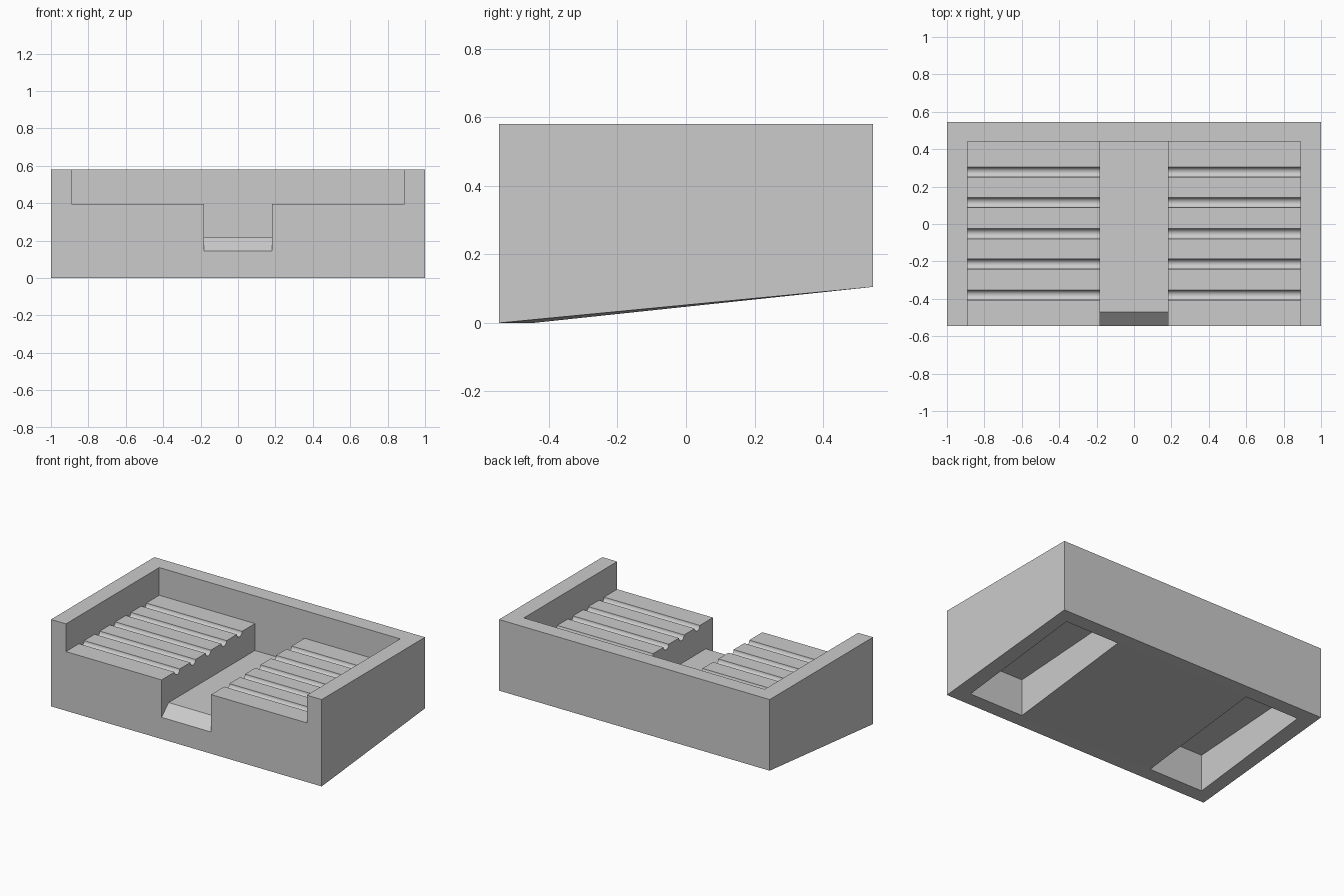
import bpy, bmesh, math

cube = bpy.data.objects.get("Cube")
if cube:
    bpy.data.objects.remove(cube, do_unlink=True)

HALF_Y, TOP, RISE = 0.545, 0.58, 0.105
RECESS_X, BACK_Y, STEP_Z = 0.89, 0.44, 0.395
CHANNEL_X, CHANNEL_Z = 0.183, 0.215
GROOVES = [0.277, 0.114, -0.052, -0.214, -0.38]
GROOVE_R = 0.027

grey = bpy.data.materials.new("plain grey")
grey.use_nodes = True
grey.diffuse_color = (0.6, 0.6, 0.6, 1)
grey.node_tree.nodes["Principled BSDF"].inputs["Base Color"].default_value = (0.6, 0.6, 0.6, 1)


def finish(bm, name):
    bmesh.ops.recalc_face_normals(bm, faces=bm.faces)
    mesh = bpy.data.meshes.new(name)
    bm.to_mesh(mesh)
    bm.free()
    mesh.materials.append(grey)
    obj = bpy.data.objects.new(name, mesh)
    bpy.context.collection.objects.link(obj)
    return obj


def prism(name, profile, half_x):
    """Extrude a (y, z) profile symmetrically along x."""
    bm = bmesh.new()
    face = bm.faces.new([bm.verts.new((-half_x, y, z)) for y, z in profile])
    new = bmesh.ops.extrude_face_region(bm, geom=[face])["geom"]
    verts = [v for v in new if isinstance(v, bmesh.types.BMVert)]
    bmesh.ops.translate(bm, verts=verts, vec=(2 * half_x, 0, 0))
    return finish(bm, name)


# Block with a rimmed underside that climbs toward the back
bm = bmesh.new()
bmesh.ops.create_cube(bm, size=2)
for v in bm.verts:
    v.co = (v.co.x, v.co.y * HALF_Y, TOP if v.co.z > 0 else 0)
bm.normal_update()
under = min(bm.faces, key=lambda f: f.calc_center_median().z)
bmesh.ops.inset_region(bm, faces=[under], thickness=0.1, use_even_offset=True)

# Split the underside panel and sink a pocket at each end
for x in (-0.5, 0.5):
    panel = [f for f in bm.faces if all(v.co.z < 0.01 and abs(v.co.x) < 0.95 for v in f.verts)]
    geom = panel + list({e for f in panel for e in f.edges})
    geom += list({v for f in panel for v in f.verts})
    bmesh.ops.bisect_plane(bm, geom=geom, plane_co=(x, 0, 0), plane_no=(1, 0, 0))
for v in bm.verts:
    if v.co.z < 0.01 and v.co.y > 0:
        v.co.z = RISE
pockets = [f for f in bm.faces
           if all(v.co.z < 0.2 and 0.45 < abs(v.co.x) < 0.95 for v in f.verts)
           and abs(f.calc_center_median().x) > 0.6]
ceilings = bmesh.ops.extrude_discrete_faces(bm, faces=pockets)["faces"]
for f in ceilings:
    for v in f.verts:
        v.co.z = 0.3 if v.co.y > 0 else 0.245
block = finish(bm, "block")

# Recess cutter, its lower side carrying the round grooves
profile = [(-0.7, STEP_Z)]
for centre in reversed(GROOVES):
    for i in range(13):
        a = math.pi * i / 12
        profile.append((centre - GROOVE_R * math.cos(a), STEP_Z - GROOVE_R * math.sin(a)))
profile += [(BACK_Y, STEP_Z), (BACK_Y, 1), (-0.7, 1)]
recess = prism("recess_cutter", profile, RECESS_X)

# Central channel cutter with a sloping front lip
channel = prism("channel_cutter", [(-0.62, 0.075), (-0.47, CHANNEL_Z), (BACK_Y, CHANNEL_Z),
                                   (BACK_Y, 0.9), (-0.62, 0.9)], CHANNEL_X)

bpy.ops.object.select_all(action="DESELECT")
block.select_set(True)
bpy.context.view_layer.objects.active = block
for cutter in (recess, channel):
    mod = block.modifiers.new(cutter.name, "BOOLEAN")
    mod.operation = "DIFFERENCE"
    mod.solver = "EXACT"
    mod.object = cutter
    bpy.ops.object.modifier_apply(modifier=mod.name)
    bpy.data.objects.remove(cutter, do_unlink=True)
bpy.ops.object.shade_smooth_by_angle(angle=math.radians(30))
